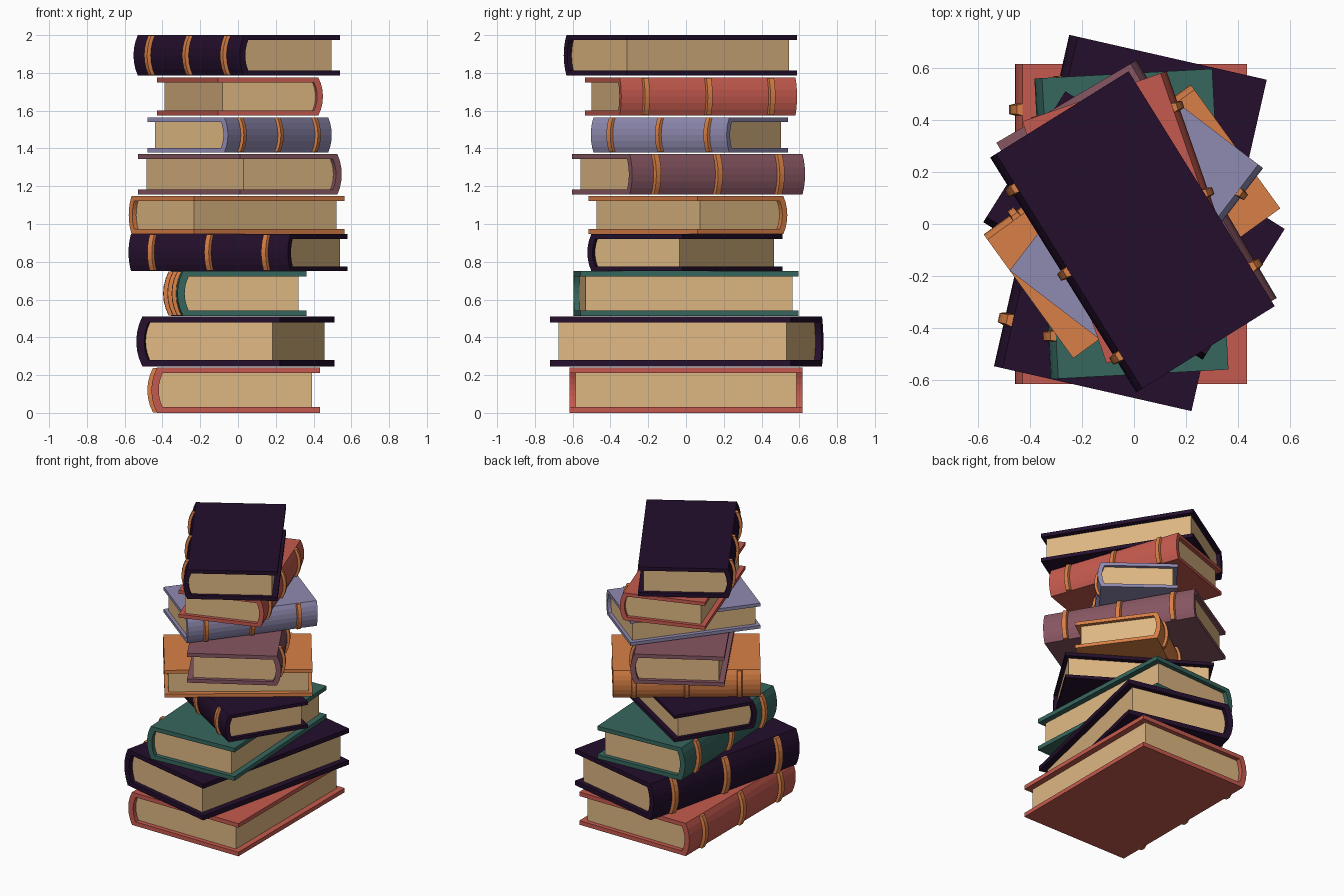
import bpy, bmesh, math

if "Cube" in bpy.data.objects:
    bpy.data.objects.remove(bpy.data.objects["Cube"])

def srgb(r, g, b):
    return tuple(((c / 255 + 0.055) / 1.055) ** 2.4 if c > 10 else c / 255 / 12.92
                 for c in (r, g, b)) + (1.0,)

COLORS = {"red": srgb(197, 90, 78), "dark_purple": srgb(36, 15, 44),
          "green": srgb(55, 102, 94), "orange": srgb(216, 127, 70),
          "mauve": srgb(135, 86, 98), "lavender": srgb(143, 138, 176),
          "paper": srgb(222, 183, 130)}
MATS = {}
for name, col in COLORS.items():
    MATS[name] = bpy.data.materials.new(name)
    MATS[name].diffuse_color = col

def finish(bm, name, mat, place):
    bmesh.ops.recalc_face_normals(bm, faces=bm.faces)
    me = bpy.data.meshes.new(name)
    bm.to_mesh(me)
    bm.free()
    me.materials.append(MATS[mat])
    ob = bpy.data.objects.new(name, me)
    bpy.context.collection.objects.link(ob)
    (x, y, z), rot = place
    ob.location = (x, y, z)
    ob.rotation_euler = (0, 0, math.radians(rot))

def loft(bm, rings):
    """Bridge closed rings and cap both ends."""
    vs = [[bm.verts.new(p) for p in r] for r in rings]
    n = len(vs[0])
    for a, b in zip(vs, vs[1:]):
        for i in range(n):
            j = (i + 1) % n
            bm.faces.new((a[i], a[j], b[j], b[i]))
    bm.faces.new(vs[0])
    bm.faces.new(vs[-1])

def arc(x, z0, z1, bulge, n=6):
    """Rounded spine profile from z0 to z1, bulging towards -x."""
    h = (z1 - z0) / 2
    r = (h * h + bulge * bulge) / (2 * bulge)
    a = math.asin(h / r)
    return [(x + (r - bulge) - r * math.cos(t), (z0 + z1) / 2 + r * math.sin(t))
            for t in (-a + 2 * a * i / n for i in range(n + 1))]

def book(tag, mat, x, y, z0, z1, w, l, rot):
    t = z1 - z0
    c, bulge = 0.125 * t, 0.125 * t
    xl, xr = -w / 2 + bulge, w / 2
    place = ((x, y, z0), rot)
    outer = arc(xl, 0, t, bulge)
    inner = arc(xl + c, c, t - c, bulge * 0.7)

    # cover: C-shaped shell of two boards and a rounded spine
    prof = [(xr, 0)] + outer + [(xr, t), (xr, t - c)] + inner[::-1] + [(xr, c)]
    bm = bmesh.new()
    loft(bm, [[(px, s * l / 2, pz) for px, pz in prof] for s in (-1, 1)])
    finish(bm, tag + "_cover", mat, place)

    # page block, set back from the cover edges
    xp, yp = xr - 0.035 * l, l / 2 - 0.026 * l
    prof = [(xp, c)] + inner + [(xp, t - c)]
    bm = bmesh.new()
    loft(bm, [[(px, s * yp, pz) for px, pz in prof] for s in (-1, 1)])
    finish(bm, tag + "_pages", "paper", place)

    # three raised bands across the spine
    bm = bmesh.new()
    p, bw = 0.09 * t, 0.02 * l
    for k in (-1, 0, 1):
        yc = k * 0.357 * l
        rings = []
        for px, pz in outer:
            zz = t / 2 + (pz - t / 2) * 0.985
            rings.append([(px + 0.006, yc - bw, zz), (px - p, yc - bw * 0.7, zz),
                          (px - p, yc + bw * 0.7, zz), (px + 0.006, yc + bw, zz)])
        loft(bm, rings)
    finish(bm, tag + "_spine_bands", "orange", place)

# colour, centre x, y, bottom, top, width, length, rotation (spine at local -x)
STACK = [
    ("red", -0.012, 0.0, 0.0, 0.24, 0.893, 1.232, 0),
    ("dark_purple", -0.014, 0.004, 0.246, 0.511, 0.779, 1.307, -12.8),
    ("green", -0.010, 0.0, 0.513, 0.751, 0.685, 1.158, 3.1),
    ("dark_purple", 0.0, -0.006, 0.752, 0.946, 0.594, 0.996, 57.9),
    ("orange", -0.008, 0.010, 0.948, 1.147, 0.588, 0.983, -54.1),
    ("mauve", 0.010, 0.014, 1.155, 1.371, 0.626, 1.062, 210.5),
    ("lavender", 0.009, 0.018, 1.379, 1.564, 0.535, 0.905, 142.6),
    ("red", 0.010, 0.026, 1.575, 1.775, 0.588, 0.985, 199.2),
    ("dark_purple", -0.006, -0.030, 1.786, 2.0, 0.627, 1.064, 31.9),
]
for i, (mat, *dims) in enumerate(STACK):
    book(f"book_{i + 1}", mat, *dims)

for m in bpy.data.materials:
    if m.users and not m.is_grease_pencil:
        m.use_nodes = True
        m.node_tree.nodes["Principled BSDF"].inputs["Base Color"].default_value = m.diffuse_color
